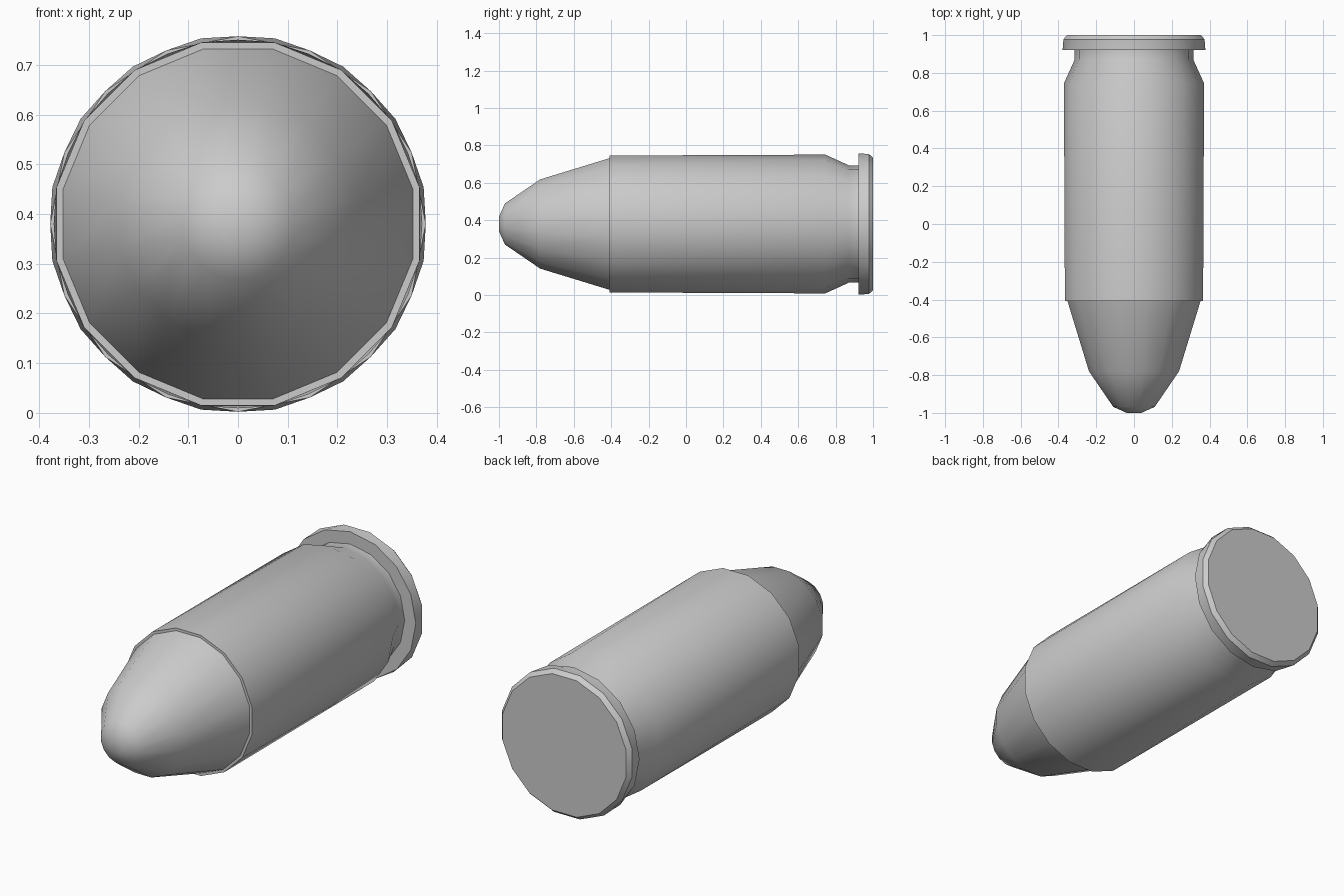
import bpy, bmesh, math

if "Cube" in bpy.data.objects:
    bpy.data.objects.remove(bpy.data.objects["Cube"])

SIDES = 16
AXIS_Z = 0.38


def lathe(name, rings, cap_start=False, cap_end=False, angle=32):
    """Low-poly solid of revolution along y; rings = (y, radius, half-step twist 0/1)."""
    bm = bmesh.new()
    loops = []
    for y, r, tw in rings:
        loop = []
        for i in range(SIDES):
            a = 2 * math.pi * (i + 0.5 * tw) / SIDES
            loop.append(bm.verts.new((r * math.cos(a), y, AXIS_Z + r * math.sin(a))))
        loops.append(loop)
    for k in range(len(rings) - 1):
        a, b = loops[k], loops[k + 1]
        ta, tb = rings[k][2], rings[k + 1][2]
        for i in range(SIDES):
            j = (i + 1) % SIDES
            if ta == tb:
                bm.faces.new((a[i], a[j], b[j], b[i]))
            elif tb:
                bm.faces.new((a[i], a[j], b[i]))
                bm.faces.new((b[i], a[j], b[j]))
            else:
                bm.faces.new((a[i], a[j], b[j]))
                bm.faces.new((a[i], b[j], b[i]))
    if cap_start:
        bm.faces.new(loops[0])
    if cap_end:
        bm.faces.new(loops[-1])
    bmesh.ops.recalc_face_normals(bm, faces=bm.faces[:])
    # rings run towards +y, so side normals must point away from the axis
    f = max(bm.faces, key=lambda p: p.calc_area() * (1 - abs(p.normal.y)))
    c = f.calc_center_median()
    if f.normal.x * c.x + f.normal.z * (c.z - AXIS_Z) < 0:
        bmesh.ops.reverse_faces(bm, faces=bm.faces[:])
    me = bpy.data.meshes.new(name)
    bm.to_mesh(me)
    bm.free()
    ob = bpy.data.objects.new(name, me)
    bpy.context.collection.objects.link(ob)
    bpy.ops.object.select_all(action='DESELECT')
    ob.select_set(True)
    bpy.context.view_layer.objects.active = ob
    bpy.ops.object.shade_smooth_by_angle(angle=math.radians(angle))
    return ob


# rounded nose
lathe("bullet_tip", [
    (-1.0, 0.04, 1), (-0.968, 0.112, 1), (-0.78, 0.243, 1), (-0.405, 0.36, 1),
], cap_start=True, angle=50)

# straight case, extractor groove and chamfered rim
lathe("case", [
    (-0.408, 0.355, 1), (-0.408, 0.373, 1), (0.745, 0.371, 0),
    (0.87, 0.314, 0), (0.922, 0.314, 0), (0.922, 0.378, 0),
    (0.978, 0.381, 1), (1.0, 0.362, 1),
], cap_end=True)
